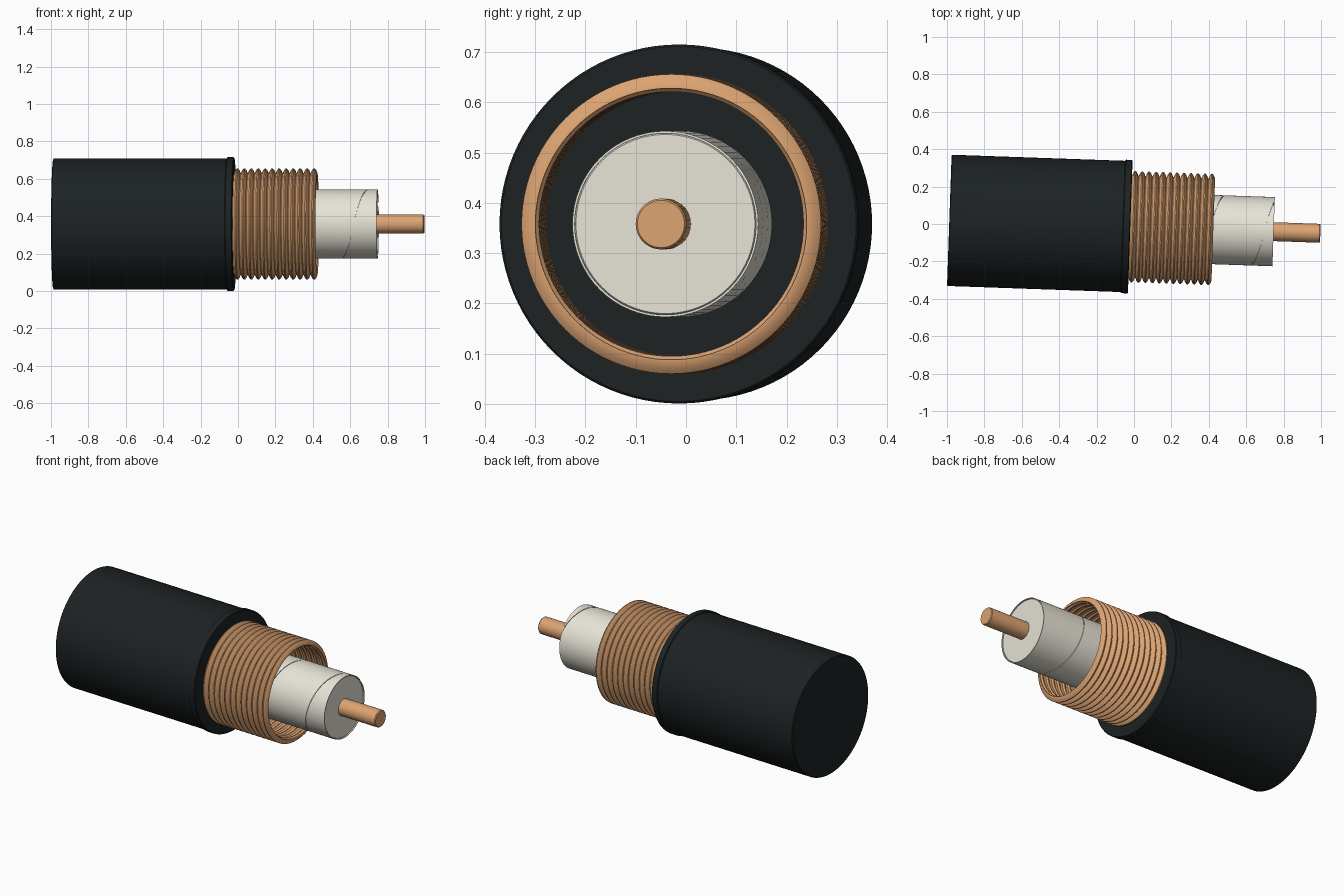
import bpy, bmesh, math
from mathutils import Matrix

if "Cube" in bpy.data.objects:
    bpy.data.objects.remove(bpy.data.objects["Cube"])

# Cable axis: lies along x, turned slightly about z
AXIS = Matrix.Translation((0, -0.015, 0.358)) @ Matrix.Rotation(math.radians(-2), 4, 'Z')


def material(name, rgb):
    m = bpy.data.materials.new(name)
    m.diffuse_color = (*rgb, 1)
    m.use_nodes = True
    m.node_tree.nodes["Principled BSDF"].inputs["Base Color"].default_value = m.diffuse_color
    return m


BLACK = material("black_rubber", (0.012, 0.016, 0.017))
COPPER = material("copper", (0.72, 0.37, 0.17))
CREAM = material("cream_plastic", (0.80, 0.77, 0.68))


def finish(name, bm, mat, angle=30):
    bmesh.ops.recalc_face_normals(bm, faces=bm.faces)
    me = bpy.data.meshes.new(name)
    bm.to_mesh(me)
    bm.free()
    ob = bpy.data.objects.new(name, me)
    bpy.context.collection.objects.link(ob)
    me.materials.append(mat)
    ob.matrix_world = AXIS
    bpy.ops.object.select_all(action='DESELECT')
    ob.select_set(True)
    bpy.context.view_layer.objects.active = ob
    bpy.ops.object.shade_smooth_by_angle(angle=math.radians(angle))
    return ob


def lathe(name, profile, mat, closed=False, n=96, angle=30):
    """Turn (x, radius) points about the local x axis."""
    bm = bmesh.new()
    rings = []
    for x, r in profile:
        rings.append([bm.verts.new((x, r * math.cos(2 * math.pi * i / n),
                                    r * math.sin(2 * math.pi * i / n))) for i in range(n)])
    pairs = list(zip(rings, rings[1:]))
    if closed:
        pairs.append((rings[-1], rings[0]))
    for a, b in pairs:
        for i in range(n):
            j = (i + 1) % n
            bm.faces.new((a[i], a[j], b[j], b[i]))
    if not closed:
        bm.faces.new(rings[0])
        bm.faces.new(rings[-1])
    return finish(name, bm, mat, angle)


# Outer jacket with a raised lip at the cut end
lathe("jacket", [(-0.988, 0.346), (-0.984, 0.351), (-0.06, 0.351), (-0.056, 0.357),
                 (-0.024, 0.357), (-0.020, 0.353)], BLACK)

# Wound copper shield: corrugated sleeve, ridged outside and inside
turns, start, pitch = 12, -0.022, 0.0373
outer, inner = [], []
for k in range(turns):
    x = start + k * pitch
    for t, ro, ri in ((0.04, 0.273, 0.287), (0.2, 0.288, 0.272), (0.42, 0.298, 0.263),
                      (0.58, 0.298, 0.263), (0.8, 0.288, 0.272), (0.96, 0.273, 0.287)):
        # keep a little wall between the inside and outside grooves
        outer.append((x + t * pitch, ro + 0.0))
        inner.append((x + t * pitch, min(ri, 0.270)))
lathe("copper_shield", outer + inner[::-1], COPPER, closed=True)

# Insulating core
lathe("insulation", [(-0.1, 0.181), (0.738, 0.181), (0.742, 0.178)], CREAM)

# Spiral tape wrapped round the core, trimmed at the end
bm = bmesh.new()
wrap, width, r0, end = 0.29, 0.286, 0.1815, 0.747
steps, prev = 64 * 4, None
for i in range(steps + 1):
    u = i / 64
    a = math.pi / 2 + 2 * math.pi * u
    x0 = 0.41 + (u - 2) * wrap
    x1 = min(x0 + width, end)
    if x0 > end - 0.003:
        break
    c, s = math.cos(a), -math.sin(a)
    ring = [bm.verts.new((x, -r * c, -r * s)) for x, r in
            ((x0, r0 - 0.001), (x0, r0 + 0.0035), (x1, r0 + 0.0035), (x1, r0 - 0.001))]
    if prev:
        for k in range(4):
            m = (k + 1) % 4
            bm.faces.new((prev[k], prev[m], ring[m], ring[k]))
    else:
        bm.faces.new(ring)
    prev = ring
bm.faces.new(prev)
finish("insulation_tape", bm, CREAM)

# Centre conductor
lathe("centre_conductor", [(-0.1, 0.0505), (0.992, 0.0505), (0.997, 0.047)], COPPER, n=48)
